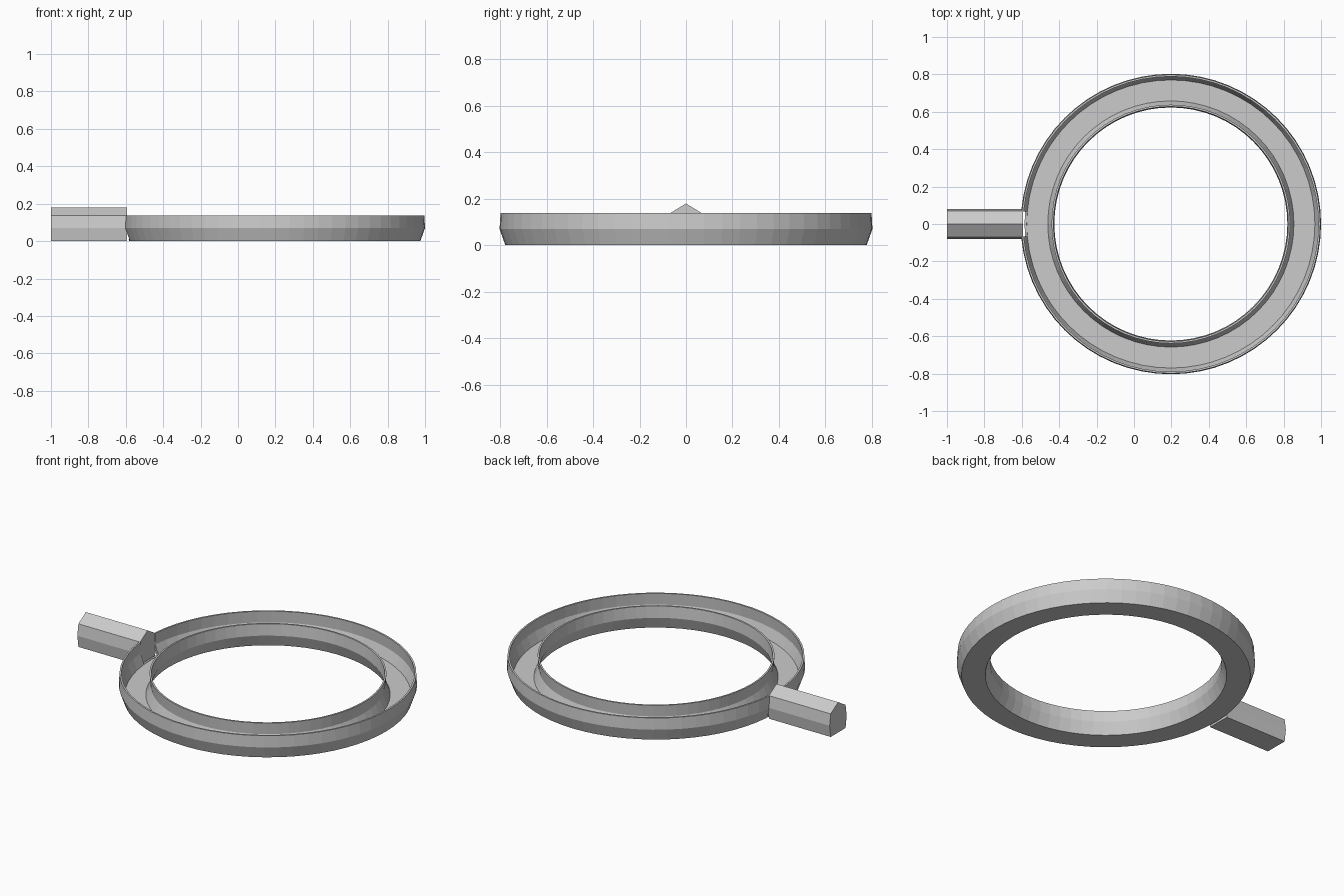
import bpy, bmesh
from math import cos, sin, tau

if "Cube" in bpy.data.objects:
    bpy.data.objects.remove(bpy.data.objects["Cube"])

CX, SEGS = 0.197, 64


def make(name, verts, faces):
    mesh = bpy.data.meshes.new(name)
    mesh.from_pydata(verts, [], faces)
    bm = bmesh.new()
    bm.from_mesh(mesh)
    bmesh.ops.recalc_face_normals(bm, faces=bm.faces)
    bm.to_mesh(mesh)
    bm.free()
    obj = bpy.data.objects.new(name, mesh)
    bpy.context.collection.objects.link(obj)
    return obj


def lathe(name, profile):
    n = len(profile)
    verts = [(CX + r * cos(tau * i / SEGS), r * sin(tau * i / SEGS), z)
             for i in range(SEGS) for r, z in profile]
    faces = [(i * n + j, i * n + (j + 1) % n,
              (i + 1) % SEGS * n + (j + 1) % n, (i + 1) % SEGS * n + j)
             for i in range(SEGS) for j in range(n)]
    return make(name, verts, faces)


def extrude_x(name, profile, x0, x1):
    n = len(profile)
    verts = [(x, y, z) for x in (x0, x1) for y, z in profile]
    faces = [tuple(range(n)), tuple(range(n, 2 * n))]
    faces += [(j, (j + 1) % n, n + (j + 1) % n, n + j) for j in range(n)]
    return make(name, verts, faces)


# Ring-shaped channel with thin bulging walls, open at the top
ring = lathe("ring_channel", [
    (0.650, 0), (0.778, 0), (0.803, 0.07), (0.799, 0.138),
    (0.789, 0.138), (0.793, 0.07), (0.770, 0.010),
    (0.658, 0.010), (0.633, 0.07), (0.638, 0.138),
    (0.628, 0.138), (0.623, 0.07)])

# Notch in the outer wall where the handle meets the channel
cutter = extrude_x("notch_cutter", [(-0.068, 0.012), (0.068, 0.012),
                                    (0.068, 0.2), (-0.068, 0.2)], -0.594, -0.5)
cutter.hide_render = True
cutter.hide_viewport = True
cut = ring.modifiers.new("notch", 'BOOLEAN')
cut.operation, cut.solver, cut.object = 'DIFFERENCE', 'EXACT', cutter

# Solid handle with a ridged top
half = [(0.070, 0), (0.080, 0.07), (0.070, 0.137)]
extrude_x("handle", half + [(0, 0.18)] + [(-y, z) for y, z in reversed(half)],
          -1.0, -0.594)
